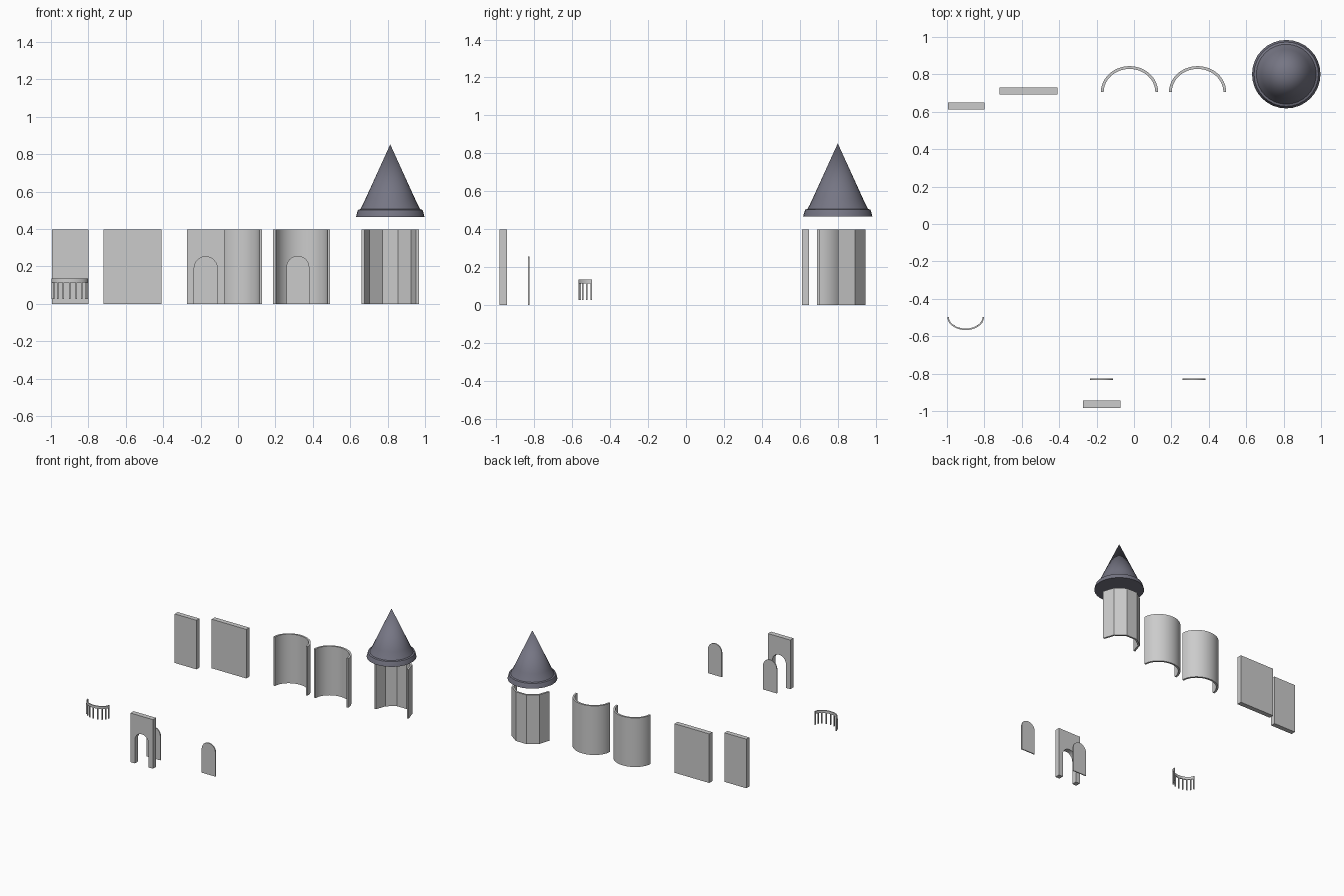
import bpy, bmesh, math
from math import sin, cos, pi

if "Cube" in bpy.data.objects:
    bpy.data.objects.remove(bpy.data.objects["Cube"])


def material(name, rgb):
    m = bpy.data.materials.new(name)
    m.diffuse_color = (*rgb, 1)
    m.use_nodes = True
    m.node_tree.nodes["Principled BSDF"].inputs["Base Color"].default_value = m.diffuse_color
    return m


STONE = material("stone_grey", (0.6, 0.6, 0.6))
SLATE = material("slate_blue_grey", (0.18, 0.18, 0.23))
H = 0.397  # wall height


def finish(name, bm, mat, smooth=True):
    bmesh.ops.recalc_face_normals(bm, faces=bm.faces)
    me = bpy.data.meshes.new(name)
    bm.to_mesh(me)
    bm.free()
    me.materials.append(mat)
    ob = bpy.data.objects.new(name, me)
    bpy.context.collection.objects.link(ob)
    if smooth:
        bpy.ops.object.select_all(action='DESELECT')
        ob.select_set(True)
        bpy.context.view_layer.objects.active = ob
        bpy.ops.object.shade_smooth_by_angle(angle=math.radians(30))
    return ob


def extrude(bm, outline, vec):
    """Closed prism from a 3D outline."""
    f = bm.faces.new([bm.verts.new(p) for p in outline])
    r = bmesh.ops.extrude_face_region(bm, geom=[f], use_keep_orig=True)
    bmesh.ops.translate(bm, vec=vec, verts=[v for v in r["geom"] if isinstance(v, bmesh.types.BMVert)])


def box(bm, x0, x1, y0, y1, z0, z1):
    extrude(bm, [(x0, y0, z0), (x1, y0, z0), (x1, y0, z1), (x0, y0, z1)], (0, y1 - y0, 0))


def band(bm, cx, cy, rx, ry, t, z0, z1, n):
    """Half-ring wall; negative ry bulges to the front."""
    s = 1 if ry > 0 else -1
    rows = []
    for i in range(n + 1):
        a = pi * i / n
        o = (cx + rx * cos(a), cy + ry * sin(a))
        q = (cx + (rx - t) * cos(a), cy + (ry - s * t) * sin(a))
        rows.append([bm.verts.new((*p, z)) for p, z in ((o, z0), (o, z1), (q, z1), (q, z0))])
    for a, b in zip(rows, rows[1:]):
        for k in range(4):
            bm.faces.new((a[k], a[(k + 1) % 4], b[(k + 1) % 4], b[k]))
    bm.faces.new(rows[0])
    bm.faces.new(rows[-1])


def arch(cx, y, w, top, n=12):
    """Round-topped outline, from lower right over to lower left."""
    r = w / 2
    pts = [(cx + r * cos(pi * i / n), y, top - r + r * sin(pi * i / n)) for i in range(n + 1)]
    return [(cx + r, y, 0)] + pts + [(cx - r, y, 0)]


# flat wall panels
for name, x0, x1, y0, y1 in (("narrow_wall", -0.995, -0.80, 0.612, 0.650),
                             ("wide_wall", -0.72, -0.41, 0.692, 0.731)):
    bm = bmesh.new()
    box(bm, x0, x1, y0, y1, 0, H)
    finish(name, bm, STONE, False)

# smooth half-round walls
for i, cx in enumerate((-0.024, 0.34)):
    bm = bmesh.new()
    band(bm, cx, 0.705, 0.153, 0.139, 0.015, 0, H, 24)
    finish(f"round_wall_{i + 1}", bm, STONE)

# faceted half tower (half of a ten-sided ring)
bm = bmesh.new()
band(bm, 0.814, 0.801, 0.153, 0.153, 0.015, 0, H, 5)
finish("faceted_tower", bm, STONE, False)

# conical roof with flared lip
bm = bmesh.new()
N = 32
rings = []
for r, z in ((0.183, 0.465), (0.176, 0.492), (0.172, 0.502), (0.160, 0.506),
             (0.148, 0.528), (0.132, 0.562)):
    rings.append([bm.verts.new((0.814 + r * cos(2 * pi * i / N), 0.801 + r * sin(2 * pi * i / N), z))
                  for i in range(N)])
tip = bm.verts.new((0.814, 0.801, 0.852))
bm.faces.new(rings[0])
for i in range(N):
    j = (i + 1) % N
    for a, b in zip(rings, rings[1:]):
        bm.faces.new((a[i], a[j], b[j], b[i]))
    bm.faces.new((rings[-1][i], rings[-1][j], tip))
finish("cone_roof", bm, SLATE)

# gate wall with arched opening
bm = bmesh.new()
gx, gy = -0.173, -0.984
extrude(bm, [(gx - 0.1, gy, 0), (gx - 0.1, gy, H), (gx + 0.1, gy, H), (gx + 0.1, gy, 0)]
        + arch(gx, gy, 0.123, 0.252), (0, 0.04, 0))
finish("gate_wall", bm, STONE)

# arched door panels
for i, cx in enumerate((-0.173, 0.32)):
    bm = bmesh.new()
    extrude(bm, arch(cx, -0.834, 0.123, 0.256), (0, 0.008, 0))
    finish(f"door_{i + 1}", bm, STONE)

# curved balcony railing
bm = bmesh.new()
cx, cy, rx, ry = -0.90, -0.497, 0.098, 0.07
band(bm, cx, cy, rx, -ry, 0.008, 0.113, 0.134, 20)
for i in range(9):
    a = pi * (i + 0.15) / 8.3
    x, y = cx + (rx - 0.004) * cos(a), cy - (ry - 0.004) * sin(a)
    box(bm, x - 0.004, x + 0.004, y - 0.004, y + 0.004, 0.025, 0.113)
finish("balcony_railing", bm, STONE)
